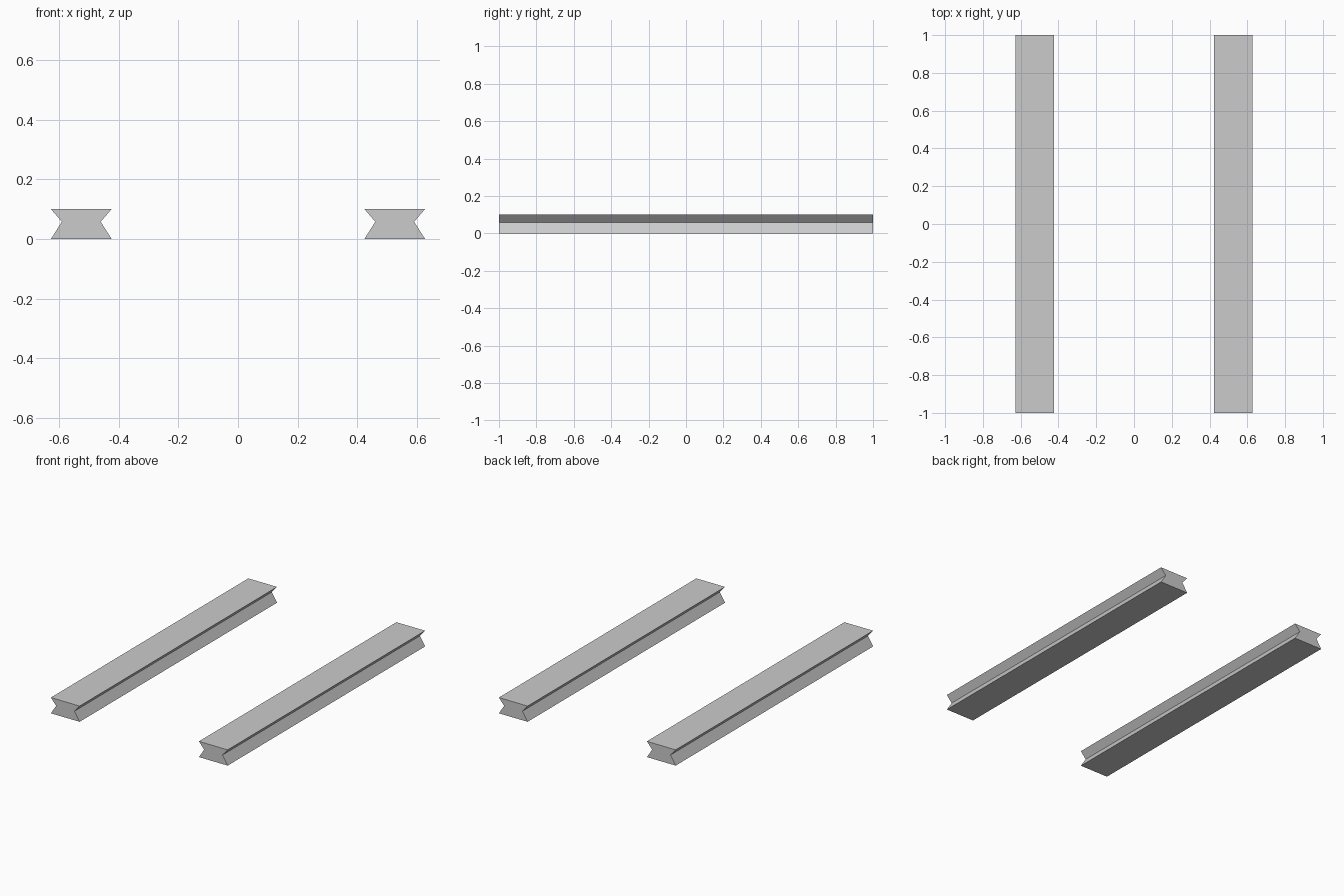
import bpy, bmesh

if "Cube" in bpy.data.objects:
    bpy.data.objects.remove(bpy.data.objects["Cube"])

LENGTH = 2.0
CENTRE_X = 0.525
# Half of the waisted cross-section: (half width, height)
HALF_PROFILE = [(0.102, 0.0), (0.065, 0.058), (0.102, 0.101)]


def make_rail(name, x):
    """Extrude the waisted profile along y."""
    profile = HALF_PROFILE + [(-w, z) for w, z in reversed(HALF_PROFILE)]
    bm = bmesh.new()
    face = bm.faces.new([bm.verts.new((w, -LENGTH / 2, z)) for w, z in profile])
    result = bmesh.ops.extrude_face_region(bm, geom=[face], use_keep_orig=True)
    verts = [g for g in result["geom"] if isinstance(g, bmesh.types.BMVert)]
    bmesh.ops.translate(bm, verts=verts, vec=(0, LENGTH, 0))
    bmesh.ops.recalc_face_normals(bm, faces=bm.faces)
    mesh = bpy.data.meshes.new(name)
    bm.to_mesh(mesh)
    bm.free()
    obj = bpy.data.objects.new(name, mesh)
    obj.location.x = x
    bpy.context.collection.objects.link(obj)


# Two parallel rails
make_rail("left_rail", -CENTRE_X)
make_rail("right_rail", CENTRE_X)
